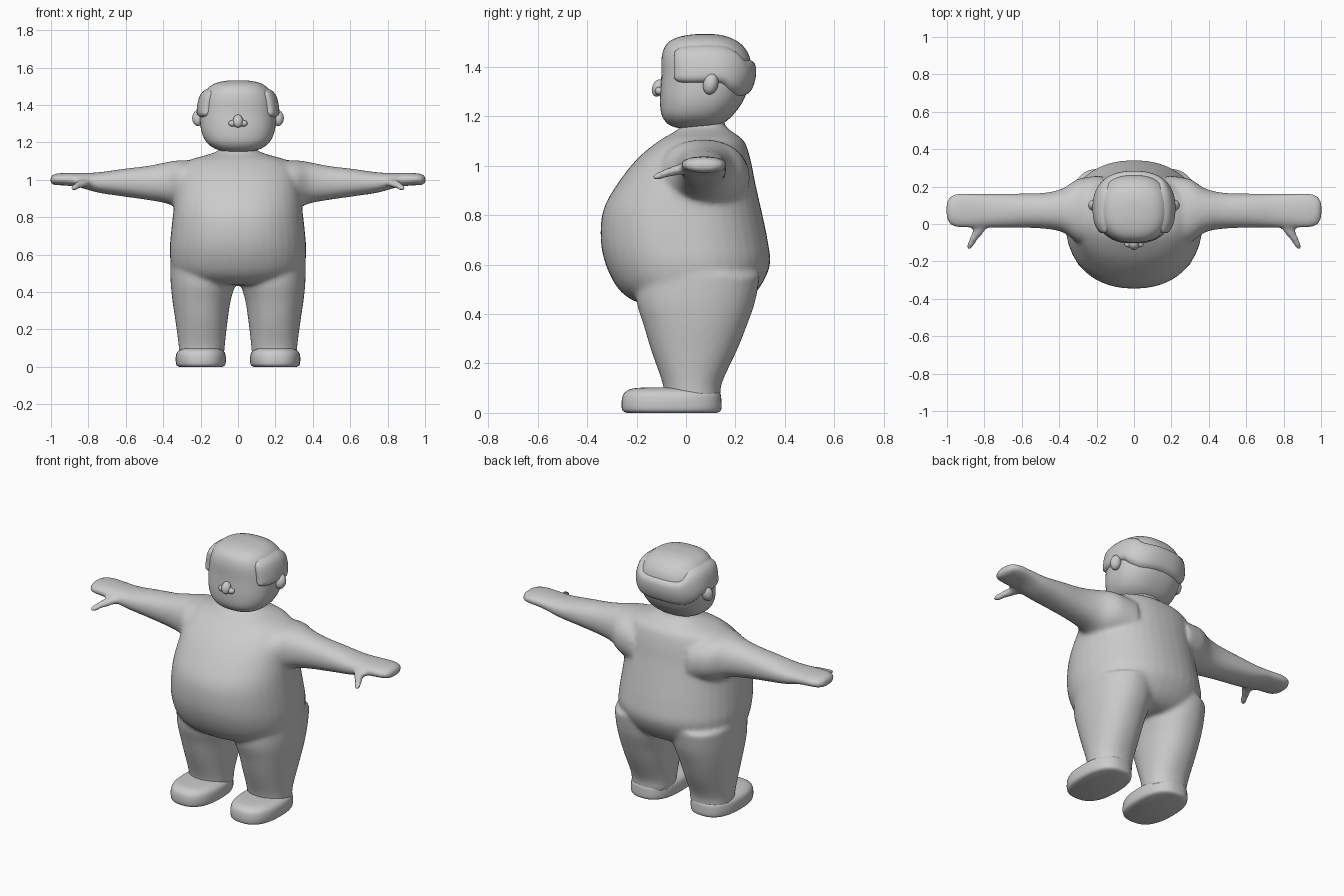
import bpy, bmesh, math
from mathutils import Matrix, Vector

if "Cube" in bpy.data.objects:
    bpy.data.objects.remove(bpy.data.objects["Cube"])

grey = bpy.data.materials.new("clay grey")
grey.diffuse_color = (0.6, 0.6, 0.6, 1)
grey.use_nodes = True
grey.node_tree.nodes["Principled BSDF"].inputs["Base Color"].default_value = grey.diffuse_color


def resample(rows, steps):
    """Smooth curve through the rows of numbers."""
    out = []
    for i in range(len(rows) - 1):
        p0, p1 = rows[max(i - 1, 0)], rows[i]
        p2, p3 = rows[i + 1], rows[min(i + 2, len(rows) - 1)]
        for k in range(steps):
            t = k / steps
            out.append([0.5 * (2 * b + (c - a) * t + (2 * a - 5 * b + 4 * c - d) * t * t
                               + (3 * b - a - 3 * c + d) * t ** 3)
                        for a, b, c, d in zip(p0, p1, p2, p3)])
    return out + [list(rows[-1])]


def section(row, ang, power):
    """Point on a rounded-box section (position, u range, v range)."""
    _, u0, u1, v0, v1 = row
    c, s = math.cos(ang), math.sin(ang)
    e = 2 / power
    return ((u0 + u1) / 2 + (u1 - u0) / 2 * math.copysign(abs(c) ** e, c),
            (v0 + v1) / 2 + (v1 - v0) / 2 * math.copysign(abs(s) ** e, s))


def loft(bm, rows, axis="z", power=2.2, side=1, n=40, steps=4):
    rings = []
    for row in resample(rows, steps):
        ring = []
        for k in range(n):
            u, v = section(row, 2 * math.pi * k / n, power)
            t = row[0]
            co = {"z": (u, v, t), "x": (t, u, v), "y": (u, t, v)}[axis]
            ring.append(bm.verts.new((co[0] * side, co[1], co[2])))
        rings.append(ring)
    for a, b in zip(rings, rings[1:]):
        for k in range(n):
            bm.faces.new((a[k], a[(k + 1) % n], b[(k + 1) % n], b[k]))
    bm.faces.new(rings[0])
    bm.faces.new(rings[-1])


def ball(bm, centre, size, tilt=0):
    m = Matrix.Translation(centre) @ Matrix.Rotation(tilt, 4, "X") @ Matrix.Diagonal((*size, 1))
    bmesh.ops.create_uvsphere(bm, u_segments=24, v_segments=14, radius=1, matrix=m)


def finish(name, bm, angle=60):
    bmesh.ops.recalc_face_normals(bm, faces=bm.faces)
    me = bpy.data.meshes.new(name)
    bm.to_mesh(me)
    bm.free()
    me.materials.append(grey)
    ob = bpy.data.objects.new(name, me)
    bpy.context.collection.objects.link(ob)
    bpy.ops.object.select_all(action="DESELECT")
    ob.select_set(True)
    bpy.context.view_layer.objects.active = ob
    bpy.ops.object.shade_smooth_by_angle(angle=math.radians(angle))
    return ob


# Body: torso, legs, arms and thumbs blended into one skin
bm = bmesh.new()
loft(bm, [(z, -w, w, f, b) for z, f, b, w in [
    (0.44, -0.17, 0.20, 0.20), (0.46, -0.225, 0.25, 0.29), (0.51, -0.28, 0.30, 0.345),
    (0.60, -0.325, 0.34, 0.365), (0.70, -0.345, 0.33, 0.36), (0.82, -0.335, 0.305, 0.347),
    (0.93, -0.275, 0.28, 0.335), (1.03, -0.195, 0.26, 0.32), (1.10, -0.11, 0.235, 0.27),
    (1.135, -0.05, 0.19, 0.16), (1.16, -0.02, 0.16, 0.10), (1.20, -0.01, 0.15, 0.09)]])
for s in (-1, 1):
    loft(bm, [(0.05, 0.075, 0.315, -0.085, 0.14), (0.12, 0.07, 0.318, -0.095, 0.145),
              (0.25, 0.055, 0.335, -0.14, 0.205), (0.35, 0.04, 0.35, -0.17, 0.245),
              (0.45, 0.015, 0.36, -0.20, 0.28), (0.56, 0.01, 0.362, -0.20, 0.30)], side=s)
    loft(bm, [(0.18, -0.14, 0.26, 0.80, 1.10), (0.30, -0.10, 0.24, 0.84, 1.105),
              (0.38, -0.045, 0.19, 0.873, 1.095), (0.48, -0.025, 0.167, 0.892, 1.075),
              (0.62, -0.02, 0.163, 0.912, 1.058), (0.75, -0.02, 0.163, 0.932, 1.04),
              (0.85, -0.02, 0.163, 0.96, 1.037), (0.93, -0.02, 0.165, 0.97, 1.037),
              (0.98, -0.005, 0.15, 0.972, 1.032), (1.0, 0.03, 0.12, 0.98, 1.02),
              (1.004, 0.06, 0.09, 0.995, 1.005)], axis="x", side=s)
    loft(bm, [(0.03, 0.77, 0.87, 0.965, 1.02), (-0.03, 0.79, 0.862, 0.962, 1.005),
              (-0.08, 0.833, 0.882, 0.95, 0.99), (-0.12, 0.858, 0.898, 0.94, 0.972),
              (-0.134, 0.872, 0.894, 0.946, 0.964)], axis="y", side=s, n=16)
body = finish("body", bm)
remesh = body.modifiers.new("blend", "REMESH")
remesh.mode = "VOXEL"
remesh.voxel_size = 0.012
remesh.use_smooth_shade = True
soften = body.modifiers.new("soften", "SMOOTH")
soften.factor = 0.5
soften.iterations = 8

# Feet: flat-soled rounded shoes
for s, label in ((-1, "left"), (1, "right")):
    bm = bmesh.new()
    loft(bm, [(0.0, 0.085, 0.315, -0.24, 0.125), (0.012, 0.068, 0.33, -0.258, 0.142),
              (0.05, 0.065, 0.333, -0.26, 0.143), (0.08, 0.073, 0.325, -0.25, 0.138),
              (0.097, 0.10, 0.298, -0.222, 0.115), (0.102, 0.14, 0.26, -0.18, 0.08)],
         power=2.5, side=s, n=48)
    finish(label + "_foot", bm)

# Head
head_rows = [(z, -w, w, f, b) for z, f, b, w in [
    (1.15, -0.01, 0.07, 0.05), (1.157, -0.05, 0.11, 0.095), (1.175, -0.08, 0.155, 0.138),
    (1.21, -0.10, 0.195, 0.175), (1.27, -0.105, 0.235, 0.198), (1.36, -0.10, 0.265, 0.203),
    (1.44, -0.098, 0.257, 0.19), (1.49, -0.08, 0.225, 0.16), (1.517, -0.04, 0.18, 0.12),
    (1.53, 0.02, 0.13, 0.06), (1.532, 0.06, 0.09, 0.015)]]
HEAD_POWER = 2.4
bm = bmesh.new()
loft(bm, head_rows, power=HEAD_POWER, n=56)
finish("head", bm)


# Hair: raised band wrapping the sides and back of the head
def table(x, rows):
    for a, b in zip(rows, rows[1:]):
        if x <= b[0]:
            t = (x - a[0]) / (b[0] - a[0])
            return [p + (q - p) * t for p, q in zip(a, b)]
    return list(rows[-1])


head_fine = resample(head_rows, 6)
hair_edges = resample([(0, 1.285, 1.43), (35, 1.28, 1.432), (48, 1.29, 1.468),
                       (60, 1.305, 1.485), (75, 1.333, 1.49), (100, 1.333, 1.49),
                       (122, 1.335, 1.482), (130, 1.35, 1.465), (133, 1.38, 1.43)], 3)
bm = bmesh.new()
cols, rows_n, grid = 96, 18, []
for i in range(cols + 1):
    u = math.sin(math.pi / 2 * (2 * i / cols - 1))
    _, low, high = table(abs(u) * 133, hair_edges)
    line = []
    for j in range(rows_n + 1):
        v = math.sin(math.pi / 2 * (2 * j / rows_n - 1))
        z = (low + high) / 2 + (high - low) / 2 * v
        x, y = section(table(z, head_fine), math.radians(90 + u * 133), HEAD_POWER)
        puff = 0.96 + 0.135 * (1 - max(abs(v) ** 8, abs(u) ** 40))
        line.append(bm.verts.new((x * puff, 0.08 + (y - 0.08) * puff, z)))
    grid.append(line)
for a, b in zip(grid, grid[1:]):
    for j in range(rows_n):
        bm.faces.new((a[j], b[j], b[j + 1], a[j + 1]))
finish("hair", bm)

# Ears
for s, label in ((-1, "left"), (1, "right")):
    bm = bmesh.new()
    ball(bm, Vector((0.213 * s, 0.10, 1.33)), (0.032, 0.03, 0.043), -0.25)
    finish(label + "_ear", bm)

# Nose: tip and two nostrils
bm = bmesh.new()
ball(bm, Vector((0, -0.112, 1.314)), (0.027, 0.025, 0.036), -0.35)
for s in (-1, 1):
    ball(bm, Vector((0.029 * s, -0.108, 1.302)), (0.022, 0.017, 0.017))
finish("nose", bm)
